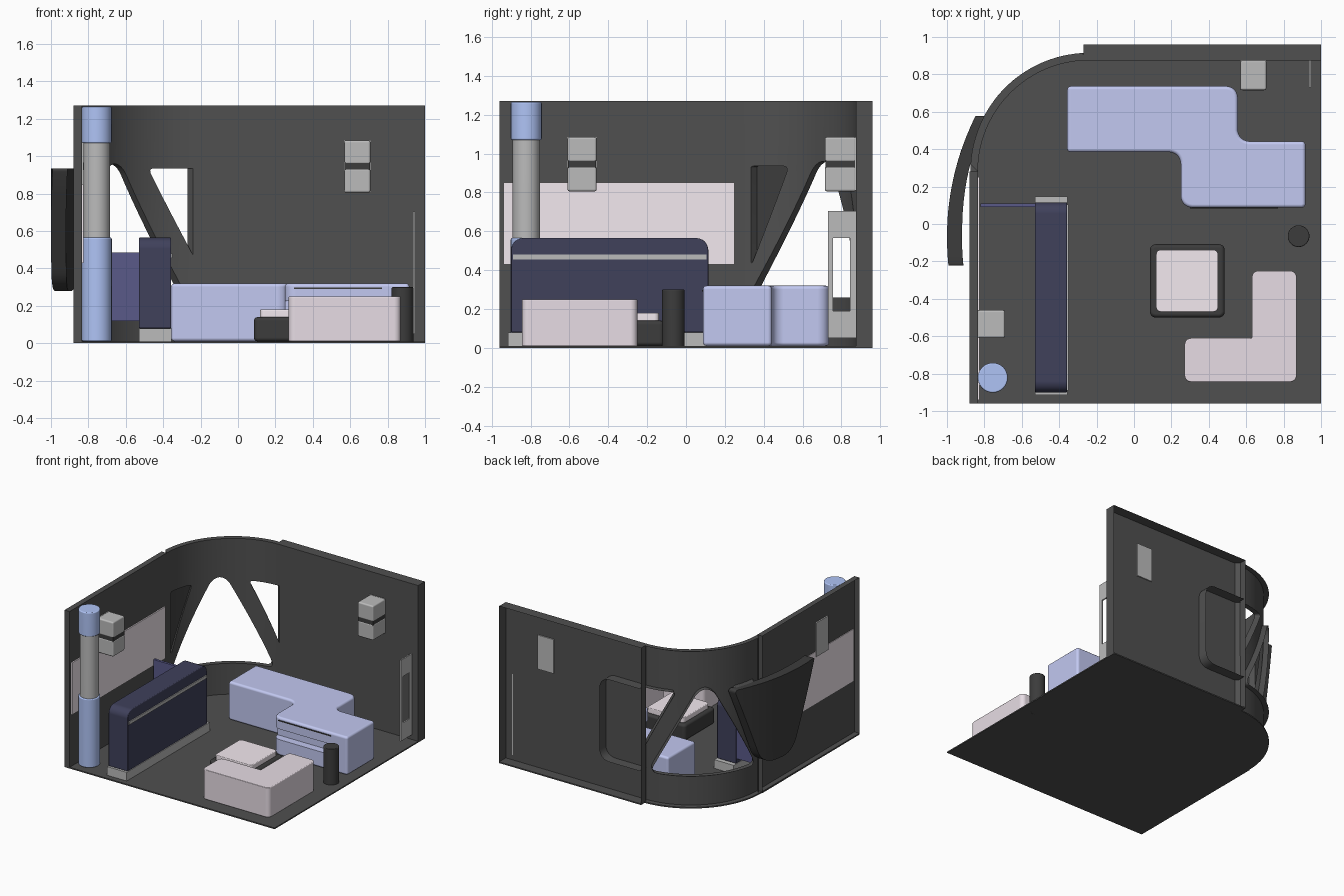
import bpy, bmesh
from math import cos, sin, pi, sqrt
from mathutils import Vector

if "Cube" in bpy.data.objects:
    bpy.data.objects.remove(bpy.data.objects["Cube"])

MATS = {}
COLORS = dict(wall=(.08, .08, .08), dark=(.045, .045, .045), grey=(.5, .5, .5),
              pale=(.9, .82, .87), blue=(.54, .58, .88), column=(.43, .55, .92),
              navy=(.05, .052, .105), violet=(.1, .1, .25), pink=(.8, .72, .78))


def paint(ob, key):
    if key not in MATS:
        MATS[key] = bpy.data.materials.new(key)
        MATS[key].diffuse_color = (*COLORS[key], 1)
    ob.data.materials.append(MATS[key])


def rounded(pts, r, n=6):
    # replace each corner with a short curve; r is one radius or one per corner
    if not isinstance(r, (list, tuple)):
        r = [r] * len(pts)
    out = []
    for i, p in enumerate(pts):
        p, a, b = Vector(p), Vector(pts[i - 1]), Vector(pts[(i + 1) % len(pts)])
        if r[i] <= 0:
            out.append(p)
            continue
        s = p + (a - p).normalized() * min(r[i], (a - p).length * .49)
        e = p + (b - p).normalized() * min(r[i], (b - p).length * .49)
        for k in range(n + 1):
            t = k / n
            out.append(s * (1 - t) ** 2 + p * 2 * t * (1 - t) * .8 + (s + e) * t * (1 - t) * .2 + e * t * t)
    return out


def finish(ob):
    bpy.ops.object.select_all(action='DESELECT')
    ob.select_set(True)
    bpy.context.view_layer.objects.active = ob
    for m in list(ob.modifiers):
        bpy.ops.object.modifier_apply(modifier=m.name)
    bpy.ops.object.shade_smooth_by_angle(angle=.6)


def prism(name, pts, lo, hi, axis='z', color='wall', r=0, bevel=0, cutter=None):
    bm = bmesh.new()
    place = {'z': lambda a, b, t: (a, b, t), 'y': lambda a, b, t: (a, t, b),
             'x': lambda a, b, t: (t, a, b)}[axis]
    pts = rounded(pts, r)
    low = [bm.verts.new(place(p[0], p[1], lo)) for p in pts]
    top = [bm.verts.new(place(p[0], p[1], hi)) for p in pts]
    bm.faces.new(low)
    bm.faces.new(top)
    for i in range(len(pts)):
        bm.faces.new((low[i - 1], low[i], top[i], top[i - 1]))
    bmesh.ops.recalc_face_normals(bm, faces=bm.faces)
    me = bpy.data.meshes.new(name)
    bm.to_mesh(me)
    bm.free()
    ob = bpy.data.objects.new(name, me)
    bpy.context.collection.objects.link(ob)
    paint(ob, color)
    if bevel:
        m = ob.modifiers.new('soft', 'BEVEL')
        m.width, m.segments, m.limit_method, m.angle_limit = bevel, 3, 'ANGLE', .7
    finish(ob)
    if cutter:
        cut(ob, cutter)
    if bevel:
        m = ob.modifiers.new('flat_shading', 'WEIGHTED_NORMAL')
        m.keep_sharp, m.weight = True, 100
    return ob


def rect(a0, a1, b0, b1):
    return [(a0, b0), (a1, b0), (a1, b1), (a0, b1)]


def box(name, x0, x1, y0, y1, z0, z1, color, bevel=0, r=0):
    return prism(name, rect(x0, x1, y0, y1), z0, z1, 'z', color, r, bevel)


def circle(cx, cy, r, n=32):
    return [(cx + r * cos(2 * pi * i / n), cy + r * sin(2 * pi * i / n)) for i in range(n)]


def cut(ob, cutter):
    cutter.hide_render = True
    m = ob.modifiers.new('cut', 'BOOLEAN')
    m.operation, m.solver, m.object = 'DIFFERENCE', 'EXACT', cutter
    finish(ob)
    bpy.data.objects.remove(cutter)


def open_shell(ob, test):
    # delete the faces that pass the test, leaving an open shell
    bm = bmesh.new()
    bm.from_mesh(ob.data)
    bmesh.ops.delete(bm, geom=[f for f in bm.faces if test(f)], context='FACES')
    bm.to_mesh(ob.data)
    bm.free()


def bend(ob, fn, u0, u1, n):
    # slice a flat slab into n columns along x, then wrap it with fn
    bm = bmesh.new()
    bm.from_mesh(ob.data)
    bmesh.ops.triangulate(bm, faces=bm.faces)
    for i in range(1, n):
        bmesh.ops.bisect_plane(bm, geom=bm.verts[:] + bm.edges[:] + bm.faces[:],
                               plane_co=(u0 + (u1 - u0) * i / n, 0, 0), plane_no=(1, 0, 0))
    for v in bm.verts:
        v.co = fn(*v.co)
    bmesh.ops.recalc_face_normals(bm, faces=bm.faces)
    bm.to_mesh(ob.data)
    bm.free()
    finish(ob)


H, CX, CY = 1.27, -.24, .28

# floor
arc = [(CX + .635 * cos(pi / 2 + i * pi / 48), CY + .635 * sin(pi / 2 + i * pi / 48)) for i in range(25)]
prism('floor', [(-.88, -.96), (1, -.96), (1, .96), (-.27, .96), (-.27, .915)] + arc[2:], 0, .01)

# straight walls: inner sheets with outward rims, open at the back
left = box('left_wall', -.88, -.835, -.96, CY, 0, H, 'wall')
open_shell(left, lambda f: f.normal.x < -.5)
back = prism('back_wall', [(CX, .875), (1, .875), (1, .96), (-.27, .96), (-.27, .9)], 0, H)
open_shell(back, lambda f: f.normal.y > .5)

# window rim standing out behind the back wall
rim = prism('back_window_rim', rect(-.26, .105, .27, .935), .875, .957, 'y', r=[0, .08, .08, 0])
open_shell(rim, lambda f: abs(f.normal.y) > .5 or f.normal.x < -.9)

# curved corner wall: windows cut flat along its arc length, then wrapped with jambs facing the corner
L = .615 * pi / 2
corner = prism('curved_wall', rect(0, L, 0, H), .595, .635, 'y')
for pts, r in (([(.04, .26), (.925, .26), (.53, .96), (.43, .96)], .06),
               ([(.255, .935), (-.1, .935), (-.1, .28), (0, .47)], [.03, 0, 0, 0]),
               ([(.70, .935), (.91, .935), (.91, .42)], [.03, .01, .03])):
    cut(corner, prism('window_cutter', pts, .5, .7, 'y', r=r))
open_shell(corner, lambda f: all(v.co.y > .63 for v in f.verts))


def wrap(s, d, z):
    p = Vector((cos(pi / 2 + s / .615), sin(pi / 2 + s / .615))) * .595
    v = Vector((-1, 1)).normalized()
    k = p.dot(v)
    p += v * (sqrt(max(0, k * k + d * d - .595 ** 2)) - k)
    return CX + p.x, CY + p.y, z


bend(corner, wrap, 0, L, 24)

# curved shutter outside the left window
R = 1.45
shutter = prism('window_shutter', [(-.23, .935), (.585, .935), (.36, .28), (.06, .28)], 0, .08, 'y', 'dark',
                r=[.02, .03, .1, .1])
bend(shutter, lambda y, d, z: (R - 1 - sqrt(R * R - (y + .07) ** 2) + d * (1 - .35 * max(y, 0)), y, z), -.23, .585, 14)

# wall board
box('wall_board', -.84, -.825, -.94, .25, .43, .85, 'pale')

# two wall units, each split by a dark band, with a plate behind the wall sheet
for tag, (x0, x1, y0, y1), plate in (('back', (.568, .708, .715, .876), (.568, .708, .87, .884)),
                                     ('left', (-.836, -.69, -.61, -.46), (-.846, -.83, -.61, -.46))):
    box(tag + '_unit_lower', x0, x1, y0, y1, .805, .935, 'grey', .012)
    box(tag + '_unit_band', x0 + .002, x1 - .002, y0 + .002, y1 - .002, .925, .965, 'dark')
    box(tag + '_unit_upper', x0, x1, y0, y1, .957, 1.085, 'grey', .012)
    box(tag + '_unit_plate', *plate, .81, 1.085, 'grey')

# column
for name, rad, z0, z1, col in (('column_base', .08, .01, .565, 'column'), ('column_shaft', .07, .55, 1.08, 'grey'),
                               ('column_cap', .08, 1.07, 1.265, 'column')):
    prism(name, circle(-.755, -.822, rad), z0, z1, 'z', col, bevel=.008)

# counter with plinth, trim strip and end screen
prism('counter', rect(-.90, .115, .08, .565), -.53, -.357, 'x', 'navy', r=[0, 0, .06, .06], bevel=.006)
box('counter_plinth', -.53, -.355, -.915, .147, .01, .08, 'grey')
box('counter_trim', -.36, -.35, -.89, .105, .455, .48, 'grey')
box('counter_screen', -.82, -.52, .09, .11, .12, .485, 'violet')

# stepped blue seat with a front niche and a slim dark trim
prism('blue_seat', [(-.357, .737), (.555, .737), (.555, .442), (.917, .442), (.917, .087), (.25, .087),
                    (.25, .384), (-.357, .384)], .01, .32, 'z', 'blue',
      r=[0, .06, .06, .02, .02, .06, .06, 0], bevel=.02,
      cutter=box('niche_cutter', .2, .78, 0, .15, .14, .225, 'blue'))
box('blue_seat_trim', .30, .77, .082, .1, .29, .298, 'dark')

# L-shaped bench
prism('corner_bench', [(.27, -.845), (.87, -.845), (.87, -.25), (.63, -.25), (.63, -.61), (.27, -.61)],
      .01, .25, 'z', 'pink', r=[.035, .035, .035, .035, 0, .035], bevel=.006)

# low table
box('table_base', .085, .485, -.50, -.108, .01, .14, 'dark', .02, .03)
box('table_top', .118, .45, -.47, -.138, .13, .18, 'pale', .006, .025)

# bin
prism('bin', circle(.88, -.065, .058), 0, .3, 'z', 'dark', bevel=.006)

# slim upright frame near the back right corner
frame = prism('upright_frame', rect(.73, .876, .05, .705), .935, .946, 'x', 'grey')
cut(frame, prism('frame_cutter', rect(.757, .843, .19, .565), .9, 1, 'x'))

for m in bpy.data.materials:
    if m.users and not m.is_grease_pencil:
        m.use_nodes = True
        m.node_tree.nodes["Principled BSDF"].inputs["Base Color"].default_value = m.diffuse_color
